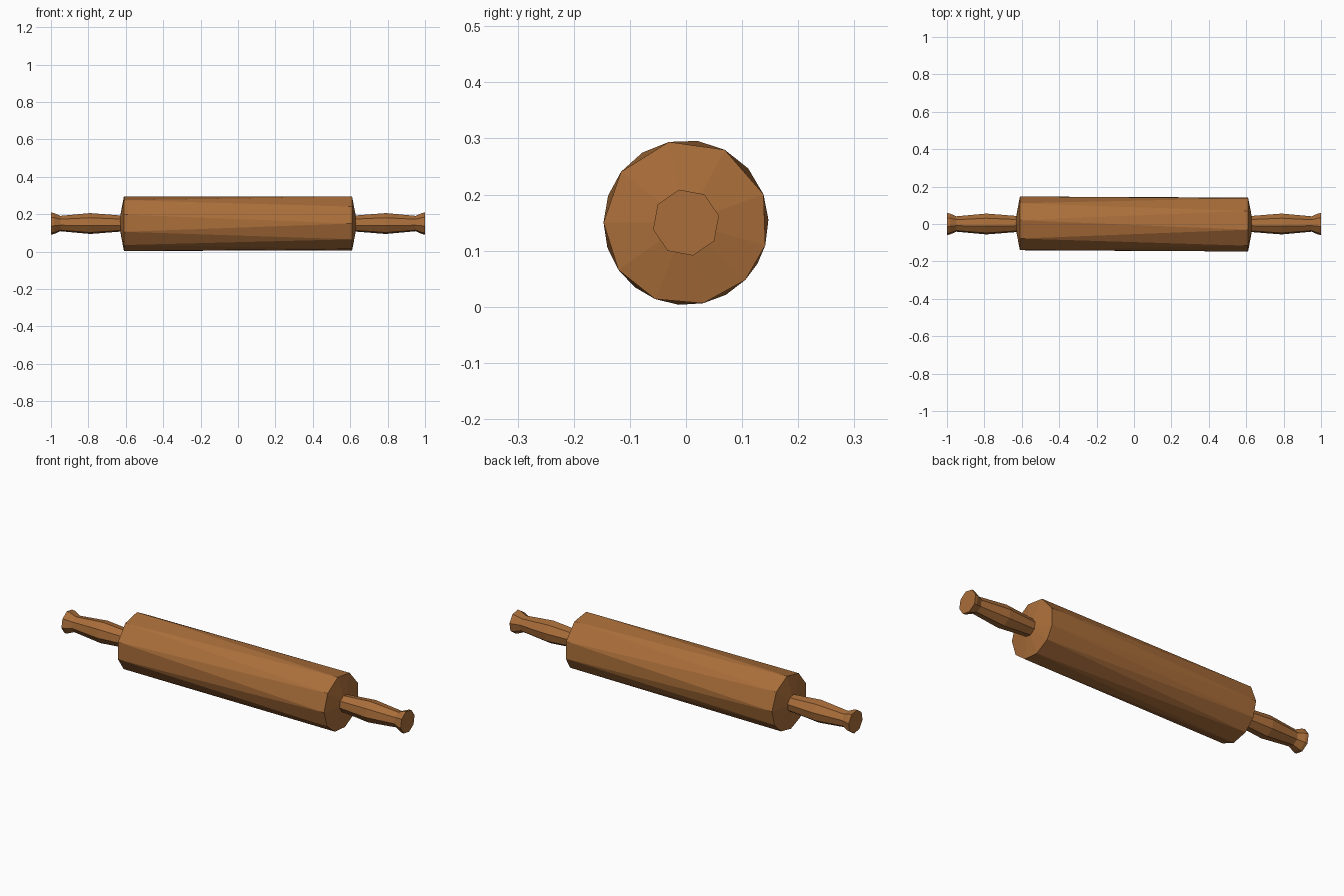
import bpy, bmesh, math

if "Cube" in bpy.data.objects:
    bpy.data.objects.remove(bpy.data.objects["Cube"])

wood = bpy.data.materials.new("warm brown wood")
wood.diffuse_color = (0.40, 0.155, 0.042, 1)
wood.use_nodes = True
wood.node_tree.nodes["Principled BSDF"].inputs["Base Color"].default_value = wood.diffuse_color
CZ = 0.15


def ring(bm, x, r, angles):
    return [bm.verts.new((x, r * math.cos(math.radians(a)), CZ + r * math.sin(math.radians(a))))
            for a in angles]


def finish(bm, name):
    bmesh.ops.recalc_face_normals(bm, faces=bm.faces[:])
    me = bpy.data.meshes.new(name)
    bm.to_mesh(me)
    bm.free()
    me.materials.append(wood)
    ob = bpy.data.objects.new(name, me)
    bpy.context.collection.objects.link(ob)
    return ob


# Roller: hand-cut barrel, the two ends staggered by half a facet
right = [-180, -145, -112, -78, -44, -16, 20, 62, 102, 142]
n = len(right)
gaps = right[1:] + [180]
left = [(a + b) / 2 for a, b in zip(right, gaps)]
bm = bmesh.new()
R = ring(bm, 0.61, 0.147, right)
L = ring(bm, -0.61, 0.147, left)
for i in range(n):
    j = (i + 1) % n
    bm.faces.new((R[i], R[j], L[i]))
    bm.faces.new((L[i], R[j], L[j]))
# shallow cone ends
for outer, angles, s in ((R, right, 1), (L, left, -1)):
    inner = ring(bm, s * 0.63, 0.04, angles)
    for i in range(n):
        j = (i + 1) % n
        bm.faces.new((outer[i], outer[j], inner[j], inner[i]))
    bm.faces.new(inner)
finish(bm, "roller")

# Handles: eight-sided, swelling in the middle with a flared knob
profile = [(0.60, 0.043), (0.64, 0.045), (0.79, 0.057), (0.95, 0.042), (0.985, 0.058), (1.0, 0.060)]
for s, name in ((1, "right_handle"), (-1, "left_handle")):
    bm = bmesh.new()
    angles = [12 + 45 * k for k in range(8)]
    rings = [ring(bm, s * x, r, angles) for x, r in profile]
    for a, b in zip(rings, rings[1:]):
        for i in range(8):
            j = (i + 1) % 8
            bm.faces.new((a[i], a[j], b[j], b[i]))
    bm.faces.new(rings[0])
    bm.faces.new(rings[-1])
    finish(bm, name)
